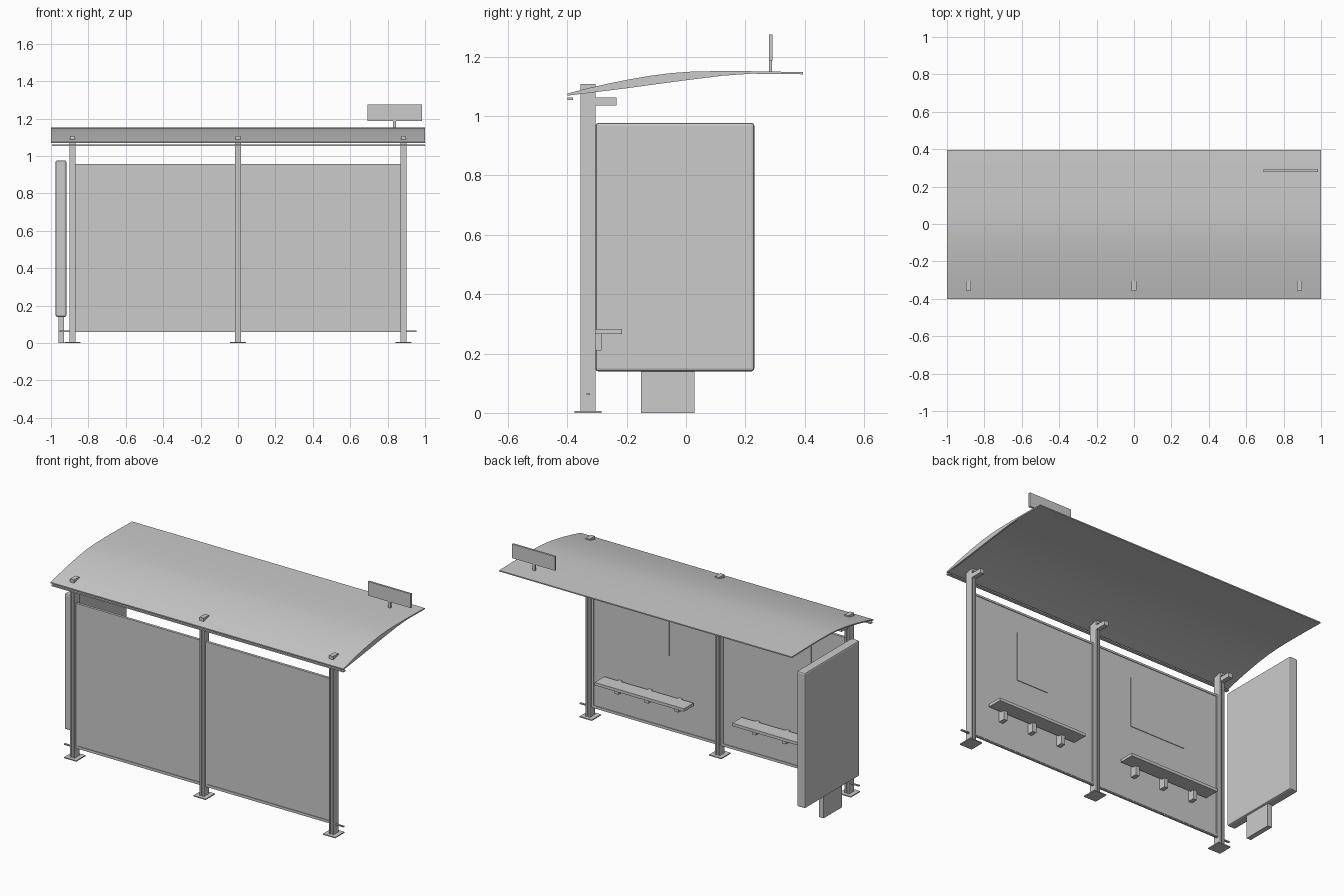
import bpy
import bmesh
from mathutils import Vector

cube = bpy.data.objects.get("Cube")
if cube:
    bpy.data.objects.remove(cube, do_unlink=True)

# One painted metal grey for everything
grey = bpy.data.materials.new("light_grey")
grey.use_nodes = True
colour = (0.6, 0.6, 0.6, 1)
grey.diffuse_color = colour
grey.node_tree.nodes["Principled BSDF"].inputs["Base Color"].default_value = colour


def finish(name, bm):
    bmesh.ops.recalc_face_normals(bm, faces=bm.faces)
    mesh = bpy.data.meshes.new(name)
    bm.to_mesh(mesh)
    bm.free()
    mesh.materials.append(grey)
    obj = bpy.data.objects.new(name, mesh)
    bpy.context.collection.objects.link(obj)
    return obj


def box(name, x, y, z, bevel=0):
    """Box between the given (low, high) limits."""
    bm = bmesh.new()
    bmesh.ops.create_cube(bm, size=1)
    for v in bm.verts:
        v.co = Vector([lim[0] if c < 0 else lim[1] for c, lim in zip(v.co, (x, y, z))])
    obj = finish(name, bm)
    if bevel:
        mod = obj.modifiers.new("bevel", "BEVEL")
        mod.width = bevel
        mod.segments = 2
    return obj


def prism(name, points, offset):
    """Extrude a closed outline along an offset."""
    bm = bmesh.new()
    face = bm.faces.new([bm.verts.new(p) for p in points])
    new = bmesh.ops.extrude_face_region(bm, geom=[face])["geom"]
    bmesh.ops.translate(bm, vec=offset, verts=[e for e in new if isinstance(e, bmesh.types.BMVert)])
    return finish(name, bm)


def around(c, half):
    return (c - half, c + half)


# Posts with a narrow groove front and back, foot plates and roof arms
BACK, FRONT, MID = -0.305, -0.355, -0.33
SPACING = 0.885
for side, label in ((-1, "right"), (0, "middle"), (1, "left")):
    cx = side * SPACING
    half, slot, deep = 0.015, 0.006, 0.007
    outline = []
    for y, d in ((FRONT, deep), (BACK, -deep)):
        row = [(-half, y), (-slot, y), (-slot, y + d), (slot, y + d), (slot, y), (half, y)]
        outline += row if d > 0 else row[::-1]
    prism(label + "_post", [(cx + x, y, 0) for x, y in outline], (0, 0, 1.08))
    box(label + "_post_cap", around(cx, 0.014), (FRONT, BACK), (1.08, 1.108))
    box(label + "_foot_plate", around(cx, 0.042), around(MID, 0.045), (0, 0.006))
    box(label + "_roof_arm", around(cx, 0.014), (BACK, -0.235), (1.035, 1.062))

# Wall sheets with slim edging, benches and notice boards
LOW, HIGH, EDGE = 0.065, 0.957, 0.012
for side, label in ((-1, "right"), (1, "left")):
    cx = side * SPACING / 2
    reach = SPACING / 2 - 0.015
    box(label + "_wall", around(cx, reach), around(MID, 0.004), (LOW, HIGH))
    box(label + "_wall_top_edge", around(cx, reach), around(MID, 0.008), (HIGH - EDGE, HIGH))
    box(label + "_wall_bottom_edge", around(cx, reach), around(MID, 0.008), (LOW, LOW + EDGE))
    for end in (-1, 1):
        box(label + "_wall_side_edge", around(cx + end * (reach - EDGE / 2), EDGE / 2),
            around(MID, 0.008), (LOW, HIGH))
    bench = side * 0.47
    box(label + "_bench_seat", around(bench, 0.305), (-0.308, -0.215), (0.265, 0.283))
    for i in (-1, 0, 1):
        bx = bench + i * 0.205
        box(label + "_bench_bracket", around(bx, 0.013), (MID, -0.285), (0.21, 0.265))
        box(label + "_bench_mount", around(bx, 0.013), (MID, -0.300), (0.265, 0.28))
box("large_notice", (-0.63, -0.25), (MID, -0.322), (0.53, 0.84))
box("small_notice", (0.34, 0.56), (MID, -0.322), (0.52, 0.82))
box("bottom_rail", (-0.955, 0.955), around(MID, 0.006), (0.060, 0.066))

# Curved roof sheet, its end plate and the front rail
crown = [(-0.40, 1.076), (-0.33, 1.094), (-0.26, 1.110), (-0.19, 1.124), (-0.12, 1.136),
         (-0.05, 1.145), (0.02, 1.150), (0.12, 1.152), (0.25, 1.151), (0.395, 1.148)]
THICK = 0.007
under = [(y, z - THICK) for y, z in reversed(crown)]
roof = prism("roof", [(-1, y, z) for y, z in crown + under], (1.995, 0, 0))
chord = [(0.395, 1.141), (0.22, 1.143), (0.12, 1.136), (0, 1.121), (-0.2, 1.094), (-0.40, 1.069)]
prism("roof_end_plate", [(0.99, y, z) for y, z in crown + chord], (0.01, 0, 0))
for p in roof.data.polygons:
    p.use_smooth = abs(p.normal.z) > 0.5
box("front_rail", (-0.995, 1), (-0.40, -0.38), (1.054, 1.062))

# Sign on the roof
box("sign_stem", (0.83, 0.845), around(0.285, 0.005), (1.148, 1.19))
box("sign_board", (0.692, 0.985), around(0.285, 0.006), (1.188, 1.275))

# Display case at the side on its foot
box("display_case", (-0.975, -0.918), (-0.305, 0.23), (0.14, 0.977), bevel=0.009)
box("display_foot", (-0.96, -0.93), (-0.152, 0.028), (0, 0.145))
